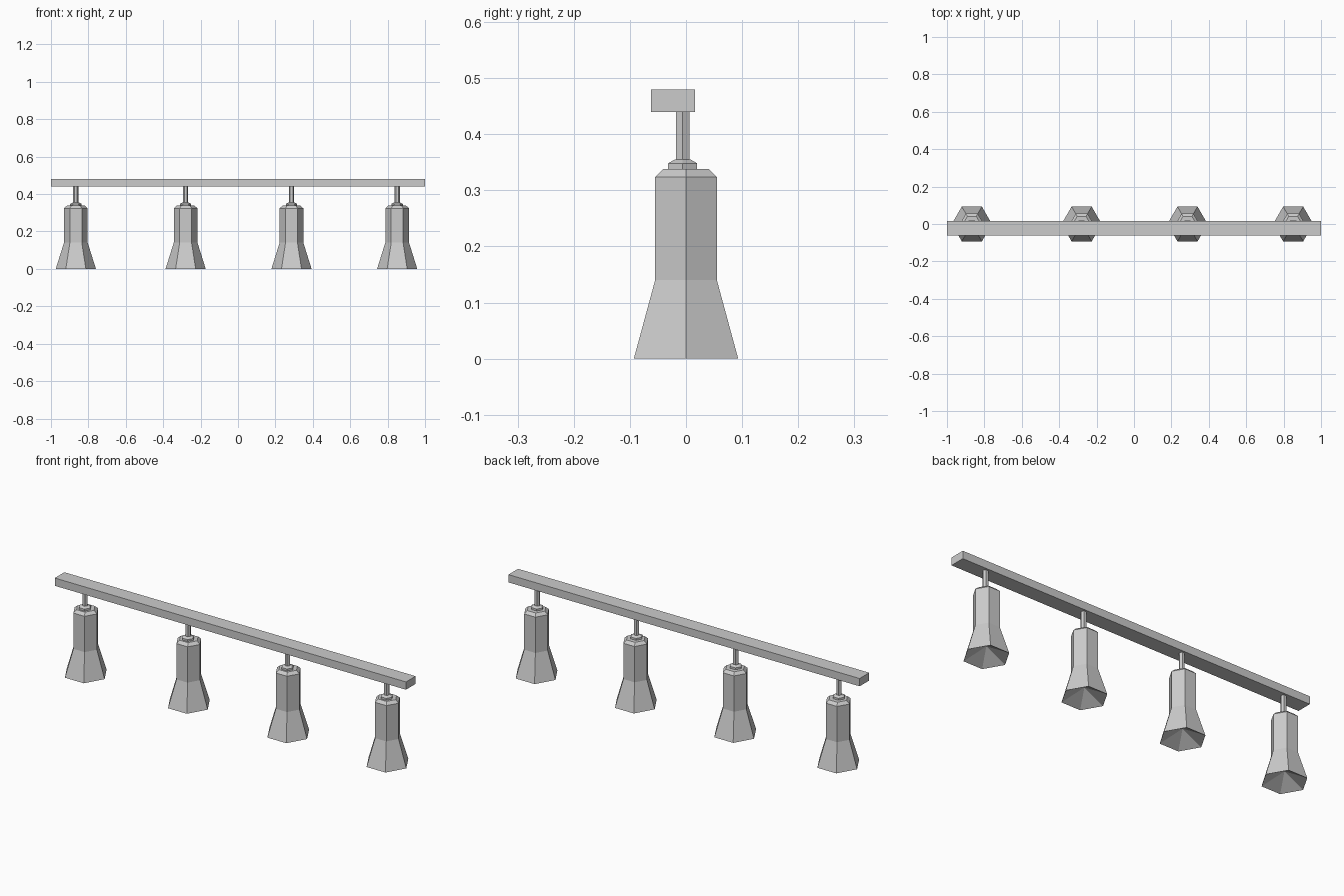
import bpy
import bmesh
import math

cube = bpy.data.objects.get("Cube")
if cube:
    bpy.data.objects.remove(cube, do_unlink=True)

# Single grey finish
grey = bpy.data.materials.new("light_grey")
grey.use_nodes = True
colour = (0.6, 0.6, 0.6, 1.0)
grey.diffuse_color = colour
grey.node_tree.nodes["Principled BSDF"].inputs["Base Color"].default_value = colour


def add_object(name, bm, location):
    bmesh.ops.recalc_face_normals(bm, faces=bm.faces)
    mesh = bpy.data.meshes.new(name)
    bm.to_mesh(mesh)
    bm.free()
    mesh.materials.append(grey)
    obj = bpy.data.objects.new(name, mesh)
    obj.location = location
    bpy.context.collection.objects.link(obj)
    return obj


def hex_lathe(name, profile, location):
    """Six-sided solid from (half depth, height) pairs; zero depth is a tip."""
    bm = bmesh.new()
    rings = []
    for depth, z in profile:
        radius = depth / math.cos(math.pi / 6)
        count = 6 if depth > 0 else 1
        rings.append([bm.verts.new((radius * math.cos(i * math.pi / 3),
                                    radius * math.sin(i * math.pi / 3), z))
                      for i in range(count)])
    for low, high in zip(rings, rings[1:]):
        for i in range(6):
            j = (i + 1) % 6
            if len(low) == 1:
                bm.faces.new((low[0], high[j], high[i]))
            else:
                bm.faces.new((low[i], low[j], high[j], high[i]))
    bm.faces.new(rings[-1])
    return add_object(name, bm, location)


# Ceiling rail
bm = bmesh.new()
bmesh.ops.create_cube(bm, size=1)
bmesh.ops.scale(bm, vec=(2.0, 0.078, 0.04), verts=bm.verts)
add_object("rail", bm, (0, -0.023, 0.46))

# Flared shade with a recessed underside, chamfered top
SHADE = [(0, 0.055), (0.093, 0), (0.055, 0.14), (0.055, 0.324), (0.041, 0.338)]
# Collar and hanging stem
COLLAR = [(0.026, 0.336), (0.026, 0.348), (0.014, 0.355)]
STEM = [(0.012, 0.35), (0.012, 0.442)]

for number, x in enumerate((-0.867, -0.28, 0.286, 0.851), start=1):
    hex_lathe(f"shade_{number}", SHADE, (x, 0, 0))
    hex_lathe(f"collar_{number}", COLLAR, (x, -0.006, 0))
    hex_lathe(f"stem_{number}", STEM, (x, -0.006, 0))
